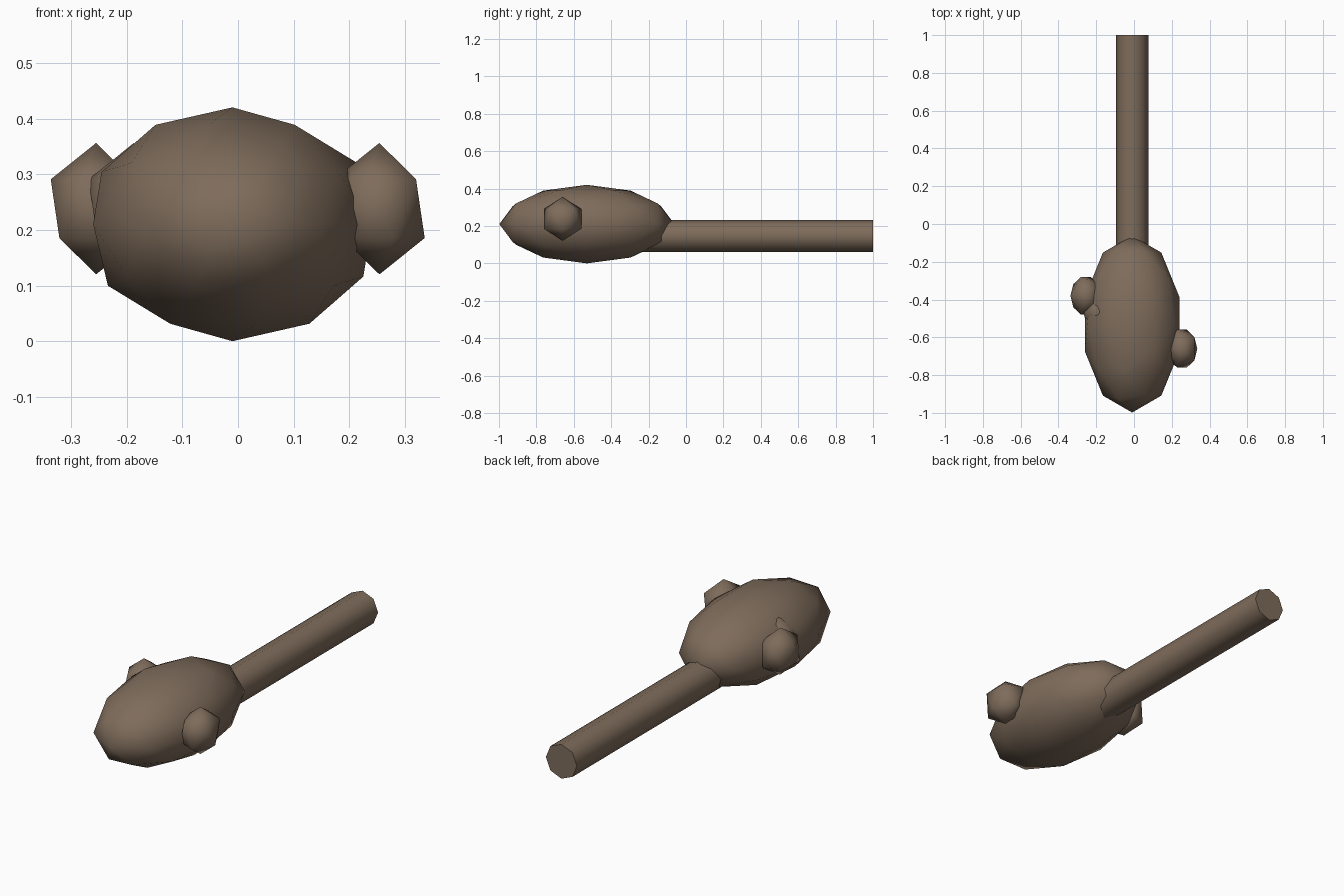
import bpy
import math

cube = bpy.data.objects.get("Cube")
if cube:
    bpy.data.objects.remove(cube, do_unlink=True)

# Single warm brown for every part
brown = bpy.data.materials.new("bark_brown")
brown.use_nodes = True
colour = (0.21, 0.15, 0.105, 1)
brown.diffuse_color = colour
brown.node_tree.nodes["Principled BSDF"].inputs["Base Color"].default_value = colour


def finish(name):
    obj = bpy.context.object
    obj.name = name
    obj.data.materials.append(brown)
    bpy.ops.object.transform_apply(location=False, rotation=True, scale=True)
    bpy.ops.object.shade_smooth_by_angle(angle=math.radians(60))
    return obj


def ellipsoid(name, centre, radii, detail):
    bpy.ops.mesh.primitive_ico_sphere_add(
        subdivisions=detail, radius=1, location=centre, rotation=(0, 0, math.pi))
    bpy.context.object.scale = radii
    return finish(name)


# Long rounded head
ellipsoid("head", (-0.01, -0.53, 0.21), (0.263, 0.468, 0.21), 2)

# Faceted side knobs, one of them almost buried in the head
knobs = {
    "left_knob": (0.254, -0.66, 0.238),
    "right_knob": (-0.255, -0.38, 0.238),
    "buried_knob": (-0.187, -0.465, 0.238),
}
for name, centre in knobs.items():
    ellipsoid(name, centre, (0.091, 0.118, 0.118), 1)

# Eight-sided handle running back from the head
start, end = -0.35, 1.0
bpy.ops.mesh.primitive_cylinder_add(
    vertices=8, radius=0.086, depth=end - start,
    location=(-0.01, (start + end) / 2, 0.147), rotation=(math.pi / 2, 0, 0))
finish("handle")
